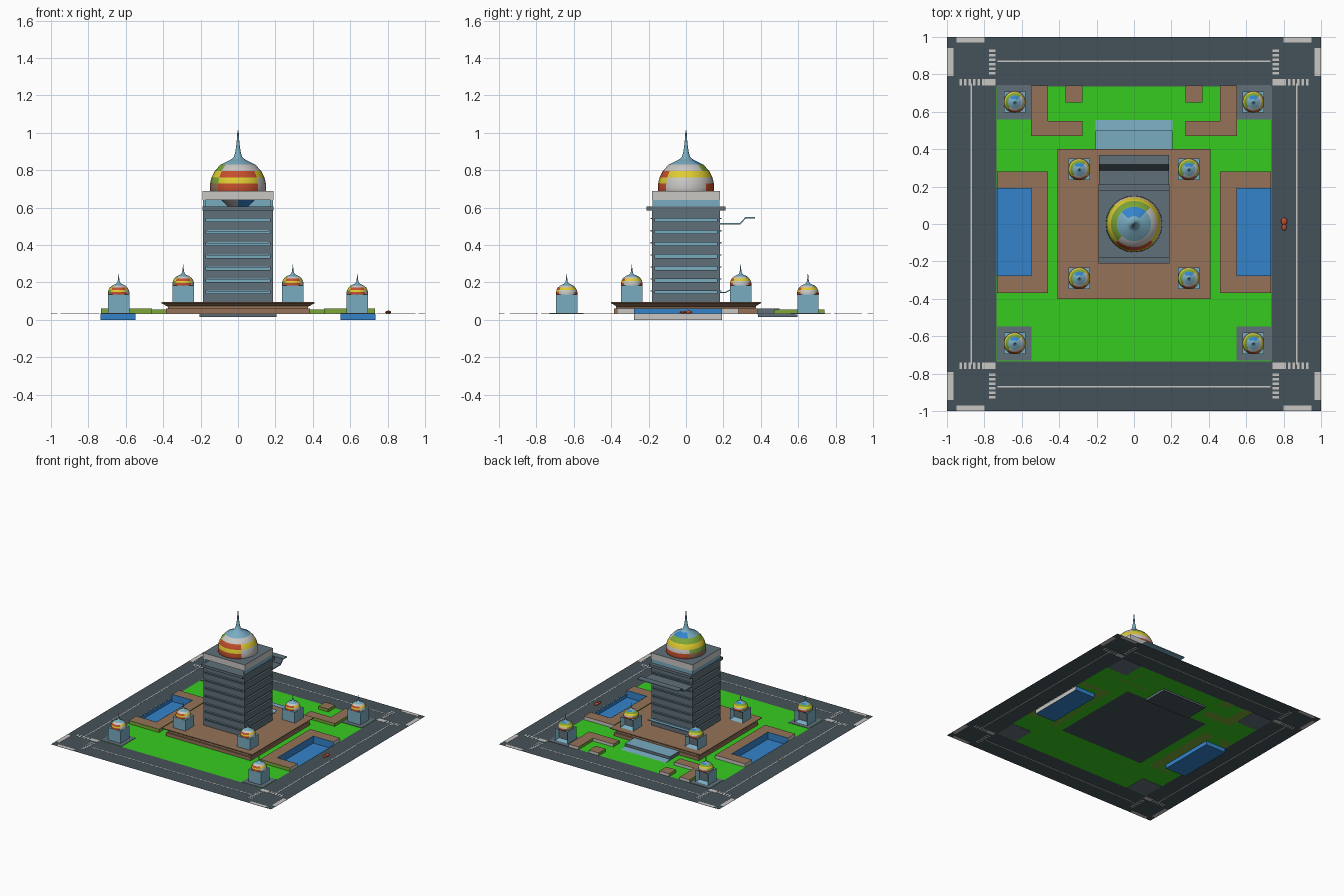
import bpy, bmesh, math
from mathutils import Vector

if "Cube" in bpy.data.objects:
    bpy.data.objects.remove(bpy.data.objects["Cube"])

COLOURS = {
    "road": (.06, .085, .10), "grey": (.115, .16, .19), "light_blue": (.19, .41, .53),
    "brown": (.30, .17, .098), "water_blue": (.034, .23, .60), "red": (.55, .077, .026),
    "yellow": (.74, .60, .03), "lawn_green": (.038, .60, .015), "pale_grey": (.58, .57, .55),
    "olive": (.20, .38, .04)}
NAMES = list(COLOURS)
MATS = []
for n, c in COLOURS.items():
    m = bpy.data.materials.new(n)
    m.diffuse_color = (*c, 1)
    m.use_nodes = True
    m.node_tree.nodes["Principled BSDF"].inputs["Base Color"].default_value = m.diffuse_color
    MATS.append(m)
G = .033  # ground level


def finish(name, bm, mat, rule=None, smooth=False):
    """Turn a bmesh into an object; rule(face) may return another colour name."""
    bm.normal_update()
    for f in bm.faces:
        f.material_index = NAMES.index((rule(f) if rule else None) or mat)
    me = bpy.data.meshes.new(name)
    bm.to_mesh(me)
    bm.free()
    for m in MATS:
        me.materials.append(m)
    ob = bpy.data.objects.new(name, me)
    bpy.context.collection.objects.link(ob)
    if smooth:
        bpy.ops.object.select_all(action='DESELECT')
        ob.select_set(True)
        bpy.context.view_layer.objects.active = ob
        bpy.ops.object.shade_smooth_by_angle(angle=math.radians(40))
    return ob


def add_box(bm, x0, x1, y0, y1, z0, z1):
    vs = bmesh.ops.create_cube(bm, size=1)['verts']
    for v in vs:
        v.co = Vector(((x0 + x1) / 2 + v.co.x * (x1 - x0), (y0 + y1) / 2 + v.co.y * (y1 - y0),
                       (z0 + z1) / 2 + v.co.z * (z1 - z0)))


def boxes(name, items, mat, rule=None):
    bm = bmesh.new()
    for b in items:
        add_box(bm, *b)
    return finish(name, bm, mat, rule)


def sheet(name, rects, z, mat):
    bm = bmesh.new()
    for x0, x1, y0, y1 in rects:
        bm.faces.new([bm.verts.new(p) for p in ((x0, y0, z), (x1, y0, z), (x1, y1, z), (x0, y1, z))])
    return finish(name, bm, mat)


def extrude_x(name, prof, half, mat, rule=None):
    """Extrude a closed (y, z) profile along x."""
    bm = bmesh.new()
    f = bm.faces.new([bm.verts.new((-half, y, z)) for y, z in prof])
    r = bmesh.ops.extrude_face_region(bm, geom=[f])['geom']
    bmesh.ops.translate(bm, vec=(2 * half, 0, 0), verts=[v for v in r if isinstance(v, bmesh.types.BMVert)])
    bmesh.ops.recalc_face_normals(bm, faces=bm.faces)
    return finish(name, bm, mat, rule)


def mirror_x(b):
    return (-b[1], -b[0], *b[2:])


# Ground: road ring and lawn with holes for the pools
E = .735
sheet("road", [(-1, 1, E, 1), (-1, 1, -1, -E), (-1, -E, -E, E), (E, 1, -E, E)], G, "road")
sheet("lawn", [(-.55, .55, -E, E)] + [(s * .64 - .09 - .005, s * .64 + .095, a, b) for s in (-1, 1)
              for a, b in ((-E, -.275), (.19, E))], G, "lawn_green")

# Road markings: centre lines, crossings and corner pavements
marks = []
for s in (-1, 1):
    marks += [(-.73, .73, s * .87 - .004, s * .87 + .004), (s * .87 - .004, s * .87 + .004, -.75, .75)]
    for t in (-1, 1):
        quads = [(.74, .80, .74, .775), (.80, .95, .97, 1), (.965, 1, .79, .94)]
        for i in range(6):
            a = .80 + i * .024
            quads += [(.74, .775, a, a + .012), (a, a + .012, .74, .775)]
        for x0, x1, y0, y1 in quads:
            marks.append((min(s*x0, s*x1), max(s*x0, s*x1), min(t*y0, t*y1), max(t*y0, t*y1)))
boxes("road_markings", [(*q, G - .001, G + .001) for q in marks], "pale_grey")

# Pools with sunken floors and raised inner walls
for s, side in ((-1, "left"), (1, "right")):
    parts = [(.55, .733, -.275, .19, 0, .003), (.548, .551, -.275, .19, 0, .061),
             (.55, .733, -.278, -.275, 0, .061), (.55, .733, .19, .193, 0, .061),
             (.731, .734, -.275, .19, 0, G)]
    boxes(side + "_pool", parts if s > 0 else [mirror_x(p) for p in parts], "water_blue",
          lambda f: "pale_grey" if abs(f.calc_center_median().x) > .7335 else None)


# Raised planters around pools and at the back
def planter_rule(f):
    c = f.calc_center_median()
    if f.normal.z > .5:
        return "brown"
    if f.normal.y > .5 or (abs(f.normal.x) > .5 and abs(c.x) > .7):
        return "pale_grey"


plan = [(.46, .548, -.37, .28, G, .06), (.548, .733, .193, .28, G, .06), (.548, .733, -.37, -.278, G, .06),
        (.46, .55, .55, .74, G, .056), (.275, .55, .47, .55, G, .056), (.275, .365, .65, .74, G, .056)]
boxes("planters", plan + [mirror_x(p) for p in plan], "olive", planter_rule)

# Podium in two tiers with outward sloping eaves
boxes("podium", [(-.385, .385, -.385, .385, G, .06), (-.375, .375, -.375, .375, .06, .096)], "brown")
sheet("podium_underside", [(-.385, .385, -.385, .385)], G - .001, "road")
bm = bmesh.new()
rings = [[bm.verts.new((sx * r, sy * r * .98, z)) for sx, sy in ((-1, -1), (1, -1), (1, 1), (-1, 1))]
         for r, z in ((.375, .070), (.41, .090), (.41, .096), (.375, .096))]
for a, b in zip(rings, rings[1:]):
    for i in range(4):
        bm.faces.new((a[i], a[(i + 1) % 4], b[(i + 1) % 4], b[i]))
finish("podium_eaves", bm, "brown")

# Entrance steps at the back
extrude_x("entrance_steps", [(.38, .062), (.50, .062), (.50, .040), (.595, .028), (.595, .014), (.385, .014)],
          .205, "grey", lambda f: "light_blue" if f.normal.z > .5 else "road" if f.normal.z < -.5 else None)

# Tower: floors of grey panels with recessed light blue strips
boxes("tower_core", [(-.172, .172, -.167, .167, .09, .60)], "light_blue")
floors = [(-.187, .187, -.182, .182, .09, .14)]
for i in range(7):
    z = .155 + i * .0645
    floors.append((-.187, .187, -.182, .182, z, z + .048))
boxes("tower_floors", floors, "grey")
boxes("tower_corner_posts", [(sx * .179 - .008, sx * .179 + .008, sy * .174 - .008, sy * .174 + .008, .09, .60)
                             for sx in (-1, 1) for sy in (-1, 1)], "grey")
boxes("balcony_rails", [(-.165, .165, s * .185 - .004, s * .185 + .004, .151 + i * .0645, .157 + i * .0645)
                        for i in range(7) for s in (-1, 1)], "light_blue")
boxes("tower_ledge", [(-.19, .19, -.21, .21, .586, .607)], "grey")

# Top room, open to the front, under the roof slab
boxes("top_room", [(-.187, -.175, -.18, .18, .607, .642), (.175, .187, -.18, .18, .607, .642),
                   (-.187, .187, .168, .18, .607, .642)], "light_blue")
boxes("roof_slab", [(-.19, .19, -.183, .183, .64, .69)], "pale_grey",
      lambda f: "grey" if f.normal.z > .5 else None)

# Canopies on the back wall
extrude_x("upper_canopy", [(.18, .518), (.287, .518), (.317, .549), (.37, .549), (.37, .542), (.32, .542),
                           (.29, .510), (.18, .510)], .187, "light_blue",
          lambda f: "grey" if f.normal.z > .9 else "road" if f.normal.z > .3 else None)
extrude_x("door_canopy", [(.18, .150), (.21, .150), (.235, .162), (.235, .156), (.21, .143), (.18, .143)],
          .187, "light_blue")

# Patchwork domes with slender finials, turned from one profile
PROFILE = [(.149, .685), (.151, .705), (.149, .73), (.142, .76), (.124, .797), (.092, .83), (.042, .855),
           (.024, .868), (.015, .895), (.008, .94), (.003, 1.013)]
BULB = [(.001, .585), (.05, .60), (.088, .64), (.138, .668)]
PATCH = [["red", "red", "yellow", "red", "pale_grey", "light_blue"],           # front
         ["pale_grey", "pale_grey", "pale_grey", "yellow", "pale_grey", "light_blue"],  # right
         ["red", "red", "pale_grey", "yellow", "olive", "water_blue"],      # back
         ["brown", "brown", "olive", "yellow", "olive", "light_blue"]]         # left


def dome(name, cx, cy, base, sr=1.0, sz=1.0, bulb=False):
    prof = (BULB if bulb else []) + PROFILE
    seg = 24
    bm = bmesh.new()
    rows = []
    for r, z in prof:
        rows.append([bm.verts.new((cx + r * sr * math.cos(2 * math.pi * k / seg),
                                   cy + r * sr * math.sin(2 * math.pi * k / seg),
                                   base + (z - .69) * sz)) for k in range(seg)])
    for a, b in zip(rows, rows[1:]):
        for k in range(seg):
            j = (k + 1) % seg
            bm.faces.new((a[k], a[j], b[j], b[k]))
    bm.faces.new(rows[-1])

    def rule(f):
        c = f.calc_center_median()
        z = (c.z - base) / sz + .69
        if z < .684:
            return "water_blue" if c.x > cx else "pale_grey"
        if z > .855:
            return "light_blue"
        quarter = int(((math.atan2(c.y - cy, c.x - cx) + math.pi * .75) % (2 * math.pi)) / (math.pi / 2)) % 4
        return PATCH[quarter][sum(z > h for h in (.705, .73, .76, .797, .83))]
    finish(name, bm, "light_blue", rule, True)


dome("main_dome", 0, 0, .69, bulb=True)


# Eight small pavilions with a doorway at the back
def pavilion(name, cx, cy, z0, z1):
    w = .057
    bm = bmesh.new()
    add_box(bm, cx - w, cx + w, cy - w, cy + w, z0, z1)
    bm.normal_update()
    door = [f for f in bm.faces if f.normal.y > .9]
    bmesh.ops.inset_region(bm, faces=door, thickness=.025)
    bmesh.ops.translate(bm, verts=door[0].verts, vec=(0, -.03, 0))
    finish(name, bm, "light_blue",
           lambda f: "grey" if f.normal.y > .9 and f.calc_center_median().y < cy + w - .01 else None)
    dome(name + "_dome", cx, cy, z1, .385, .345)


for s, side in ((-1, "left"), (1, "right")):
    for cy, end in ((-.638, "front"), (.652, "back")):
        tag = side + "_" + end
        boxes("corner_paving_" + tag, [(s * .64 - .093, s * .64 + .093, cy - .093, cy + .09, G - .002, G + .003)],
              "grey")
        pavilion("corner_pavilion_" + tag, s * .638, cy, G, .135)
        pavilion("podium_pavilion_" + tag, s * .293, -.29 if cy < 0 else .292, .096, .184)

# Small red vehicle on the right-hand road
bm = bmesh.new()
for y, r in ((-.018, .014), (.014, .017)):
    vs = bmesh.ops.create_icosphere(bm, subdivisions=2, radius=r)['verts']
    for v in vs:
        v.co = Vector((.803 + v.co.x, y + v.co.y * 1.2, .041 + v.co.z * .5))
finish("small_vehicle", bm, "red", smooth=True)
